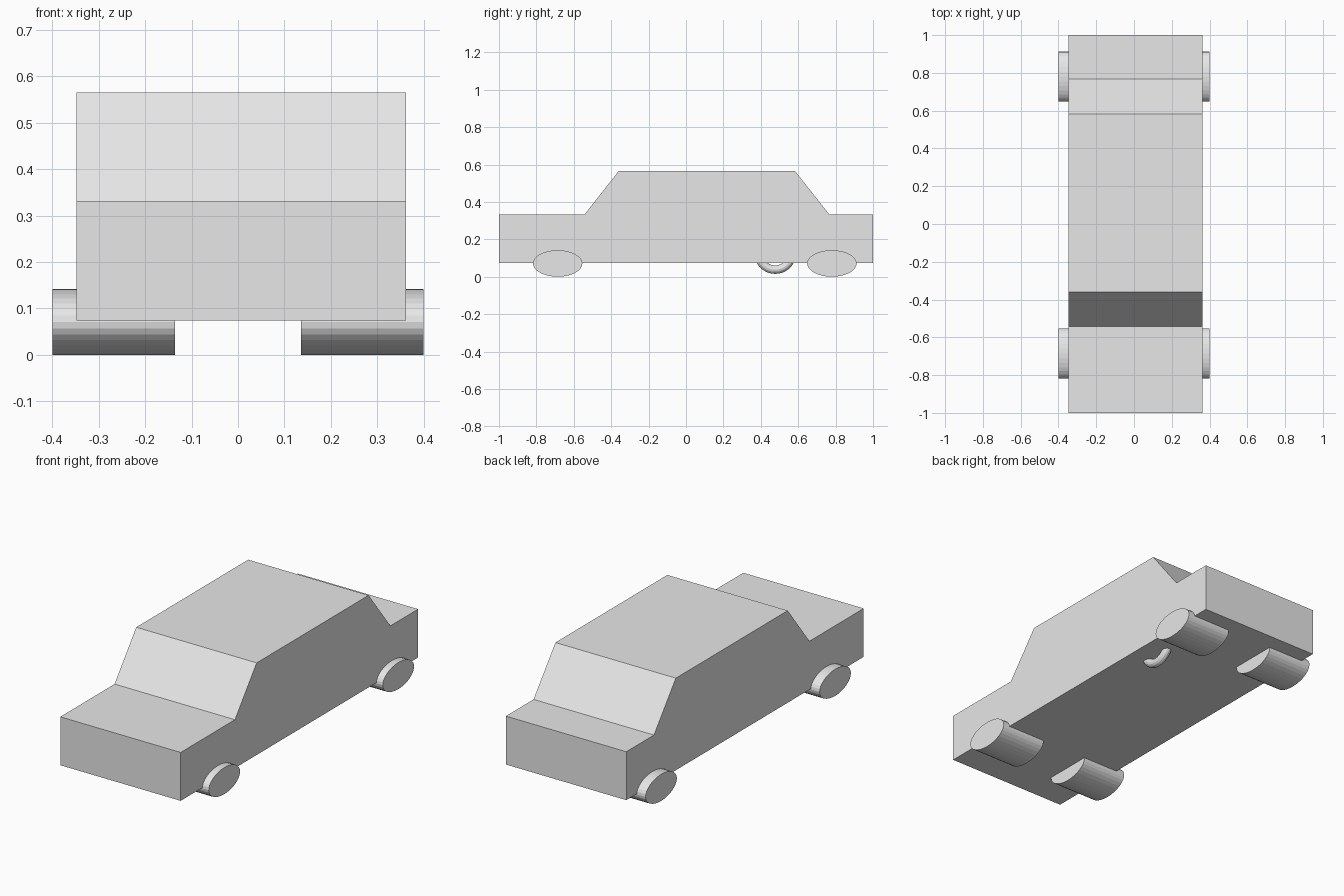
import bpy
import bmesh
from math import pi

cube = bpy.data.objects.get("Cube")
if cube:
    bpy.data.objects.remove(cube, do_unlink=True)

grey = bpy.data.materials.new("light_grey")
grey.use_nodes = True
grey.diffuse_color = (0.8, 0.8, 0.8, 1)
grey.node_tree.nodes["Principled BSDF"].inputs["Base Color"].default_value = (0.8, 0.8, 0.8, 1)


# Car body: side profile extruded across the width
def make_body(profile, x_min, x_max):
    bm = bmesh.new()
    side = bm.faces.new([bm.verts.new((x_min, y, z)) for y, z in profile])
    grown = bmesh.ops.extrude_face_region(bm, geom=[side])["geom"]
    moved = [v for v in grown if isinstance(v, bmesh.types.BMVert)]
    bmesh.ops.translate(bm, verts=moved, vec=(x_max - x_min, 0, 0))
    bmesh.ops.recalc_face_normals(bm, faces=bm.faces)
    mesh = bpy.data.meshes.new("car_body")
    bm.to_mesh(mesh)
    bm.free()
    mesh.materials.append(grey)
    body = bpy.data.objects.new("car_body", mesh)
    bpy.context.collection.objects.link(body)


make_body([(-1, 0.074), (1, 0.074), (1, 0.332), (0.767, 0.332),
           (0.583, 0.565), (-0.36, 0.565), (-0.543, 0.332), (-1, 0.332)],
          -0.348, 0.362)


# Flattened wide wheels
def make_wheel(name, x, y):
    bpy.ops.mesh.primitive_cylinder_add(vertices=32, radius=1, depth=0.264,
                                        location=(x, y, 0.071), rotation=(0, pi / 2, 0))
    wheel = bpy.context.object
    wheel.name = name
    wheel.scale = (0.071, 0.132, 1)
    wheel.data.materials.append(grey)


for side, x in (("left", 0.268), ("right", -0.268)):
    make_wheel("front_wheel_" + side, x, -0.686)
    make_wheel("rear_wheel_" + side, x, 0.78)

# Ring hanging partly below the floor
bpy.ops.mesh.primitive_torus_add(major_segments=48, minor_segments=12,
                                 major_radius=0.09, minor_radius=0.0225,
                                 location=(0.245, 0.477, 0.128), rotation=(0, pi / 2, 0))
ring = bpy.context.object
ring.name = "underside_ring"
ring.data.materials.append(grey)
